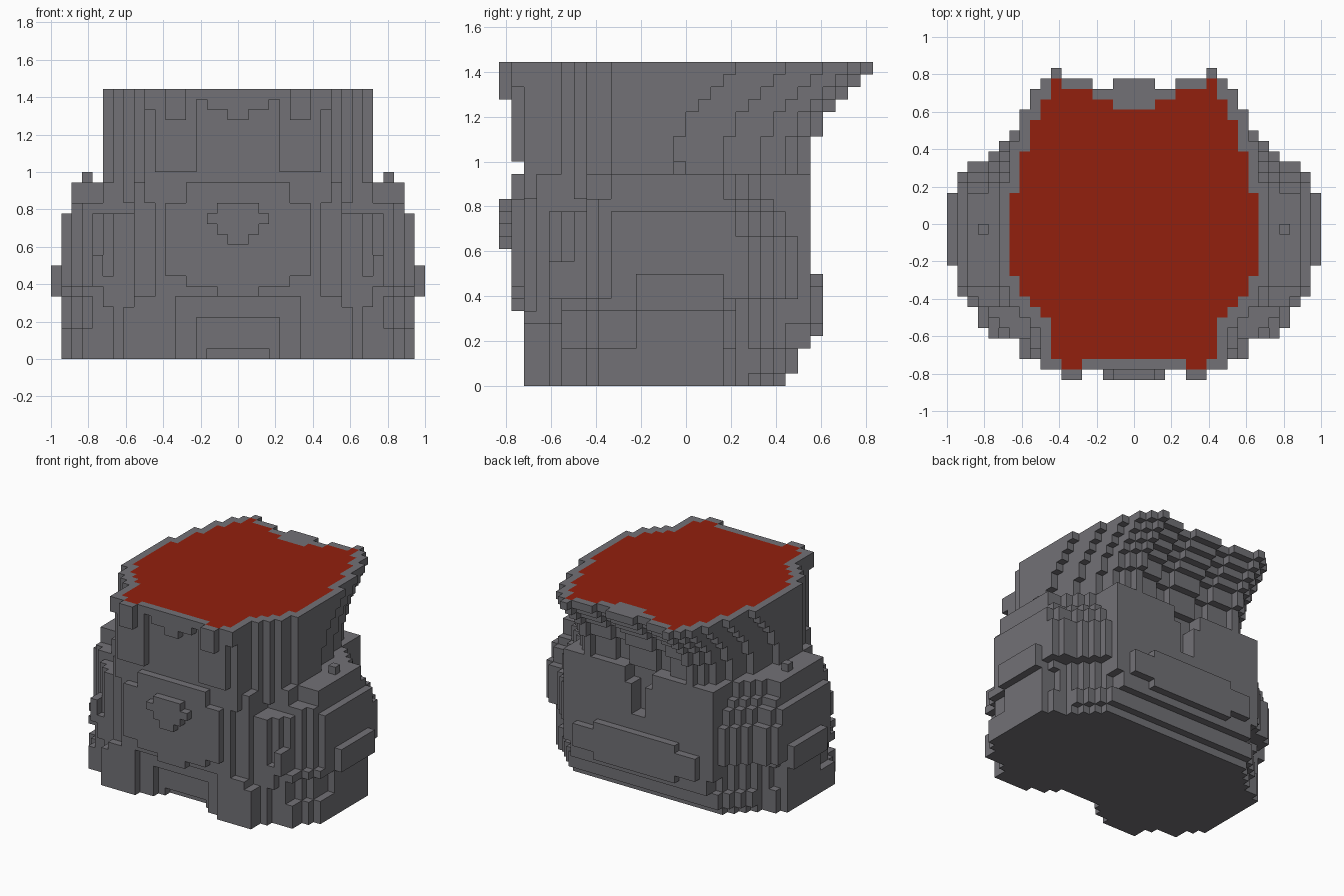
import bpy

if "Cube" in bpy.data.objects:
    bpy.data.objects.remove(bpy.data.objects["Cube"], do_unlink=True)

U = 1 / 18  # edge of one block


def material(name, rgb):
    m = bpy.data.materials.new(name)
    m.use_nodes = True
    m.diffuse_color = (*rgb, 1)
    m.node_tree.nodes["Principled BSDF"].inputs["Base Color"].default_value = (*rgb, 1)
    return m


GREY = material("dark grey", (0.168, 0.165, 0.18))
RED = material("deep red", (0.29, 0.014, 0.004))


def box(x0, x1, y0, y1, z0, z1):
    """Blocks between the limits on the left side, mirrored to the right."""
    return {(s, y, z) for x in range(x0, x1) for s in (x, -x - 1)
            for y in range(y0, y1) for z in range(z0, z1)}


def row(half, y, z):
    return box(0, half, y, y + 1, z, z + 1)


def steps(table):
    """Expand (first row, half width) steps to a lookup by row."""
    def look(y):
        w = 0
        for start, half in table:
            if y >= start:
                w = half
        return w
    return look


# Half widths by depth, and how far the sides draw in at the back by height
lower_width = steps([(-13, 8), (-12, 10), (-11, 12), (-10, 15), (-8, 16), (-7, 17),
                     (5, 16), (6, 14), (7, 13), (8, 12), (9, 11), (10, 0)])
red_width = steps([(-13, 8), (-9, 9), (-8, 10), (-7, 11), (-5, 12), (3, 11),
                   (7, 10), (10, 9), (12, 8), (14, 0)])
back_shift = steps([(0, 2), (7, 0), (12, 1), (14, 2), (15, 3)])

# Cut surface on the top, and its one block wide rim
red_cells = set()
for y in range(-13, 14):
    red_cells |= row(red_width(y), y, 25)
red_cells |= box(5, 7, -14, -13, 25, 26)
red_cells -= box(0, 2, 11, 15, 25, 26) | box(2, 4, 12, 15, 25, 26) | box(4, 7, 13, 15, 25, 26)
top = set(red_cells)
for x, y, z in red_cells:
    top |= {(x + i, y + j, z) for i in (-1, 0, 1) for j in (-1, 0, 1)}
top -= box(0, 5, -15, -14, 25, 26) | box(7, 9, -15, -14, 25, 26)
top -= box(8, 10, 14, 15, 25, 26) | box(0, 7, 14, 15, 25, 26) | box(2, 4, 13, 15, 25, 26)
top |= box(0, 2, 11, 14, 25, 26)

# Upper body: the top outline, drawn in at the back on the way down
upper = set(top)
for z in range(15, 25):
    s = min(25 - z, 4 if z >= 20 else 5)
    for x, y, _ in top:
        if y < -4:
            upper.add((x, y, z))
        if y - s >= -5:
            upper.add((x, y - s, z))
upper -= box(0, 10, -15, -14, 15, 23)
upper -= box(0, 10, -14, -13, 15, 18)
# Front recess below a pointed lip, and set back corners
upper -= box(0, 4, -14, -13, 18, 25) | box(8, 10, -14, -13, 18, 24)
upper |= box(0, 1, -14, -13, 23, 25) | box(1, 3, -14, -13, 24, 25)

# Lower body
lower = set()
for z in range(17):
    for y in range(-13, 10):
        w = lower_width(y)
        if y > 1:
            w = max(lower_width(y + back_shift(z)), 10 if z < 5 else 11)
        if z < 3 and y > 4:
            w = lower_width(y + (2, 1, 1)[z])
        if z >= 7 and -10 <= y < -6:
            w -= 1
        if z >= 14 and w > 12:
            w = min(w, 16)
        if z >= 14 and y < -8:
            w = min(w, 10)
        if z >= 15 and y < -6:
            w = min(w, 13)
        if z >= 10 and y == -10:
            w = min(w, 13)
        # Shallow band above the base
        if 3 <= z < 6 and w > 14 and not -4 <= y < 3:
            w -= 1
        lower |= row(w, y, z)
lower -= box(0, 11, -13, -12, 0, 6)
lower -= box(0, 4, -12, -11, 0, 4) | box(0, 3, -11, -10, 0, 1)

# Front pads, chest plate and emblem
pads = box(6, 10, -13, -11, 0, 6) | box(10, 11, -13, -11, 0, 5)
chest = box(0, 5, -14, -13, 7, 17) | box(5, 7, -14, -13, 8, 15) | box(0, 2, -14, -13, 6, 7)
emblem = set()
for z, half in zip(range(11, 15), (1, 2, 3, 2)):
    emblem |= row(half, -15, z)

# Side panels, shoulder studs and front arm studs
sides = box(17, 18, -4, 3, 6, 9)
studs = box(14, 15, -1, 0, 17, 18) | box(13, 14, -11, -10, 7, 10) | box(12, 13, -11, -10, 5, 8)

# Stepped back slab
slab = box(0, 6, 10, 11, 4, 9) | box(0, 9, 10, 11, 5, 8)

# Groove down the middle of the back
groove = box(0, 1, 8, 10, 11, 17) | box(0, 2, 8, 10, 15, 17)

parts = {"upper_body": upper - groove, "lower_body": lower - groove, "front_pads": pads,
         "chest_plate": chest, "chest_emblem": emblem, "side_panels": sides,
         "studs": studs, "back_slab": slab}
solid = set().union(*parts.values())

# Outward corners of each block side
SIDES = {(1, 0, 0): ((1, 0, 0), (1, 1, 0), (1, 1, 1), (1, 0, 1)),
         (-1, 0, 0): ((0, 0, 0), (0, 0, 1), (0, 1, 1), (0, 1, 0)),
         (0, 1, 0): ((0, 1, 0), (0, 1, 1), (1, 1, 1), (1, 1, 0)),
         (0, -1, 0): ((0, 0, 0), (1, 0, 0), (1, 0, 1), (0, 0, 1)),
         (0, 0, 1): ((0, 0, 1), (1, 0, 1), (1, 1, 1), (0, 1, 1)),
         (0, 0, -1): ((0, 0, 0), (0, 1, 0), (1, 1, 0), (1, 0, 0))}


def build(name, cells):
    """Skin the blocks, leaving out every buried side."""
    index, faces, mats = {}, [], []
    for c in sorted(cells):
        for d, corners in SIDES.items():
            if tuple(a + b for a, b in zip(c, d)) in solid:
                continue
            faces.append([index.setdefault(tuple(a + b for a, b in zip(c, k)), len(index))
                          for k in corners])
            mats.append(1 if d[2] == 1 and c in red_cells else 0)
    mesh = bpy.data.meshes.new(name)
    mesh.from_pydata([[k * U for k in v] for v in index], [], faces)
    mesh.materials.append(GREY)
    if any(mats):
        mesh.materials.append(RED)
    for p, m in zip(mesh.polygons, mats):
        p.material_index = m
    bpy.context.collection.objects.link(bpy.data.objects.new(name, mesh))


used = set()
for part, cells in parts.items():
    build(part, cells - used)
    used |= cells
